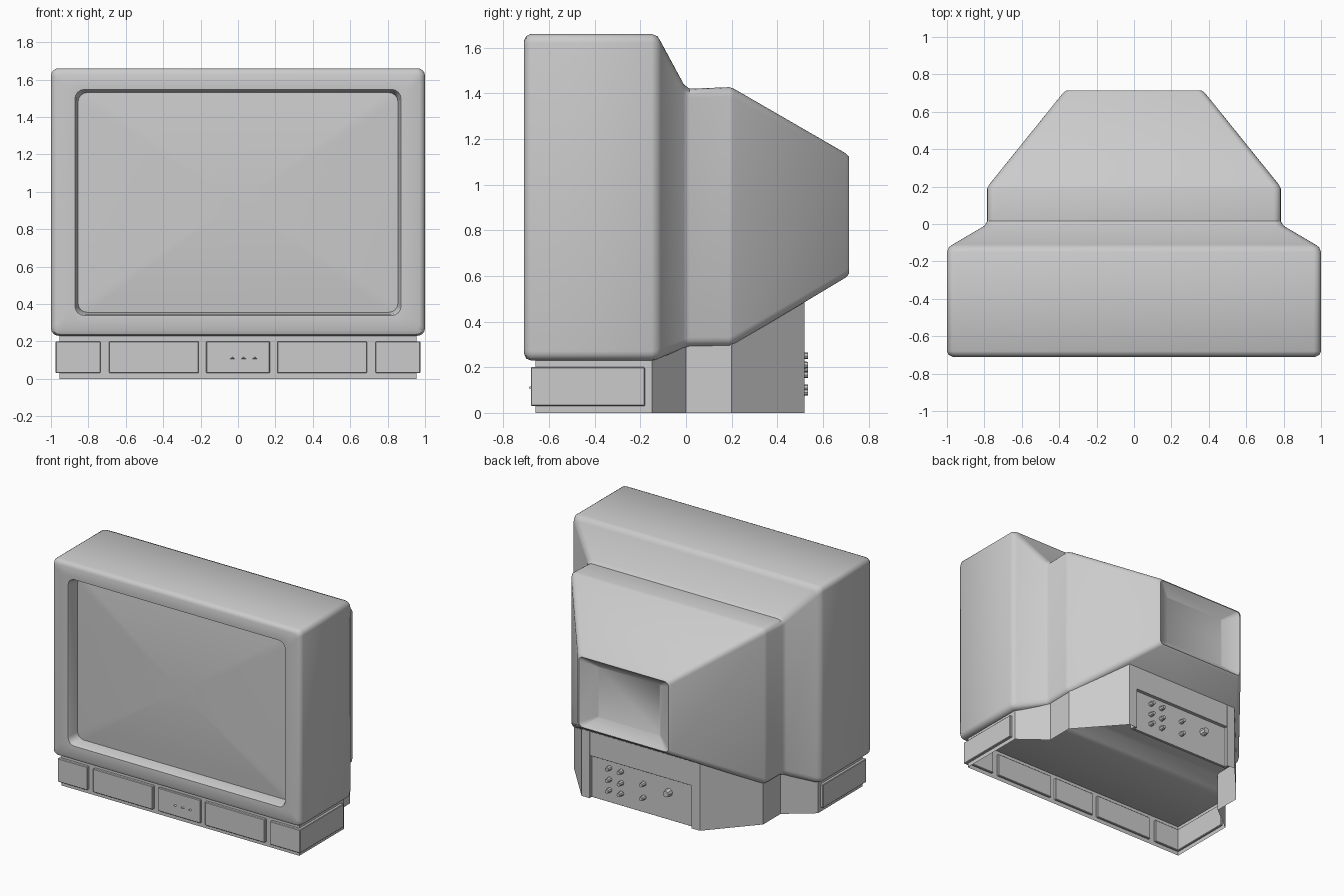
import bpy, bmesh, math
from mathutils import Matrix

cube = bpy.data.objects.get("Cube")
if cube:
    bpy.data.objects.remove(cube, do_unlink=True)

grey = bpy.data.materials.new("plain_grey")
grey.use_nodes = True
colour = (0.6, 0.6, 0.6, 1)
grey.diffuse_color = colour
grey.node_tree.nodes["Principled BSDF"].inputs["Base Color"].default_value = colour


def finish(name, bm, smooth=0, normals=True):
    if normals:
        bmesh.ops.recalc_face_normals(bm, faces=bm.faces[:])
    mesh = bpy.data.meshes.new(name)
    bm.to_mesh(mesh)
    bm.free()
    mesh.materials.append(grey)
    obj = bpy.data.objects.new(name, mesh)
    bpy.context.collection.objects.link(obj)
    if smooth:
        bpy.ops.object.select_all(action="DESELECT")
        obj.select_set(True)
        bpy.context.view_layer.objects.active = obj
        bpy.ops.object.shade_smooth_by_angle(angle=math.radians(smooth))
    return obj


def ring(bm, y, half, low, high, r, steps=4):
    """Rounded rectangle of vertices facing along y."""
    verts = []
    for i, (sx, top) in enumerate([(1, True), (-1, True), (-1, False), (1, False)]):
        cx, cz = sx * (half - r), (high - r if top else low + r)
        for k in range(steps + 1):
            a = math.pi / 2 * (i + k / steps)
            verts.append(bm.verts.new((cx + r * math.cos(a), y, cz + r * math.sin(a))))
    return verts


def loft(bm, rings):
    for a, b in zip(rings, rings[1:]):
        n = len(a)
        for i in range(n):
            j = (i + 1) % n
            bm.faces.new((a[i], a[j], b[j], b[i]))


def box(name, x0, x1, y0, y1, z0, z1, bevel=0.004):
    bm = bmesh.new()
    bmesh.ops.create_cube(bm, size=1)
    bmesh.ops.scale(bm, vec=(x1 - x0, y1 - y0, z1 - z0), verts=bm.verts)
    bmesh.ops.translate(bm, vec=((x0 + x1) / 2, (y0 + y1) / 2, (z0 + z1) / 2), verts=bm.verts)
    bmesh.ops.bevel(bm, geom=bm.edges[:], offset=bevel, segments=1, affect="EDGES")
    return finish(name, bm)


# Housing: bezel lip, front box, waist, tapered back and sunken rear panel
sections = [
    (-0.62, 0.855, 0.355, 1.53, 0.05),
    (-0.69, 0.865, 0.345, 1.54, 0.05),
    (-0.705, 0.872, 0.338, 1.547, 0.05),
    (-0.71, 0.97, 0.26, 1.63, 0.03),
    (-0.70, 0.99, 0.238, 1.65, 0.035),
    (-0.68, 1.0, 0.23, 1.66, 0.04),
    (-0.15, 1.0, 0.23, 1.66, 0.04),
    (-0.125, 0.99, 0.235, 1.65, 0.04),
    (-0.11, 0.97, 0.242, 1.625, 0.04),
    (-0.01, 0.80, 0.284, 1.44, 0.04),
    (0.015, 0.785, 0.29, 1.42, 0.04),
    (0.19, 0.785, 0.292, 1.427, 0.04),
    (0.21, 0.775, 0.30, 1.42, 0.04),
    (0.70, 0.38, 0.593, 1.137, 0.03),
    (0.715, 0.36, 0.61, 1.12, 0.03),
    (0.65, 0.25, 0.68, 1.05, 0.01),
]
bm = bmesh.new()
rings = [ring(bm, *s) for s in sections]
loft(bm, rings)
bm.faces.new(rings[-1])
finish("housing", bm, 40)

# Bulging screen
bm = bmesh.new()
rings = []
for k in range(8):
    t = 1 - k / 8
    rings.append(ring(bm, -0.62 - 0.035 * (1 - t * t), 0.858 * t,
                      0.9425 - 0.59 * t, 0.9425 + 0.59 * t, 0.05 * t))
loft(bm, rings)
bm.faces.new(rings[-1])
finish("screen", bm, 40)

# Base: open-bottomed wall that follows the housing outline
half = [(0.955, -0.66), (0.955, -0.15), (0.76, 0.0), (0.76, 0.2), (0.475, 0.52), (0.41, 0.52)]
tops = [0.25, 0.25, 0.31, 0.31, 0.52, 0.52]
bm = bmesh.new()
for s in (1, -1):
    for (a, b, ta, tb) in zip(half, half[1:], tops, tops[1:]):
        pts = [(a, 0), (b, 0), (b, tb), (a, ta)]
        face = bm.faces.new([bm.verts.new((s * p[0], p[1], z)) for p, z in pts])
        if s > 0:
            face.normal_flip()
            face.normal_flip()
        else:
            face.normal_flip()


def wall(y, x, z0, z1):
    bm.faces.new([bm.verts.new(p) for p in ((-x, y, z0), (x, y, z0), (x, y, z1), (-x, y, z1))])


wall(-0.66, 0.955, 0, 0.25)
bmesh.ops.remove_doubles(bm, verts=bm.verts, dist=0.001)
finish("base_wall", bm)

# Recessed connector plate at the back of the base
box("connector_header", -0.41, 0.41, 0.48, 0.52, 0.31, 0.52, 0.001)
box("connector_plate", -0.41, 0.41, 0.475, 0.495, 0.0, 0.32, 0.001)
for s in (1, -1):
    box("connector_cheek", s * 0.42 - 0.01, s * 0.42 + 0.01, 0.475, 0.52, 0.0, 0.5, 0.001)

# Connector knobs
knobs = [(x, z, 0.018) for x in (0.265, 0.17) for z in (0.25, 0.167, 0.09)]
knobs += [(-0.01, 0.21, 0.018), (-0.01, 0.11, 0.018), (-0.21, 0.2, 0.03)]
for x, z, r in knobs:
    bm = bmesh.new()
    spin = Matrix.Translation((x, 0.512, z)) @ Matrix.Rotation(-math.pi / 2, 4, "X")
    bmesh.ops.create_cone(bm, cap_ends=True, segments=8, radius1=r, radius2=r * 0.75,
                          depth=0.045, matrix=spin)
    finish("connector_knob", bm, 40)

# Front and corner panels on the base
for s in (1, -1):
    x0, x1 = sorted((s * 0.21, s * 0.69))
    box("speaker_panel", x0, x1, -0.68, -0.645, 0.03, 0.2)
    x0, x1 = sorted((s * 0.735, s * 0.975))
    box("corner_panel_front", x0, x1, -0.68, -0.645, 0.03, 0.2)
    x0, x1 = sorted((s * 0.94, s * 0.975))
    box("corner_panel_side", x0, x1, -0.68, -0.18, 0.03, 0.2)
box("control_panel", -0.17, 0.17, -0.675, -0.645, 0.03, 0.2)

# Small wedge buttons
for x in (-0.03, 0.03, 0.09):
    bm = bmesh.new()
    spin = Matrix.Translation((x, -0.68, 0.11)) @ Matrix.Rotation(math.pi / 2, 4, "X")
    bmesh.ops.create_cone(bm, cap_ends=True, segments=3, radius1=0.016, radius2=0.008,
                          depth=0.016, matrix=spin)
    bmesh.ops.scale(bm, vec=(1, 1, 0.5), verts=bm.verts,
                    space=Matrix.Translation((-x, 0, -0.11)))
    finish("button", bm)
